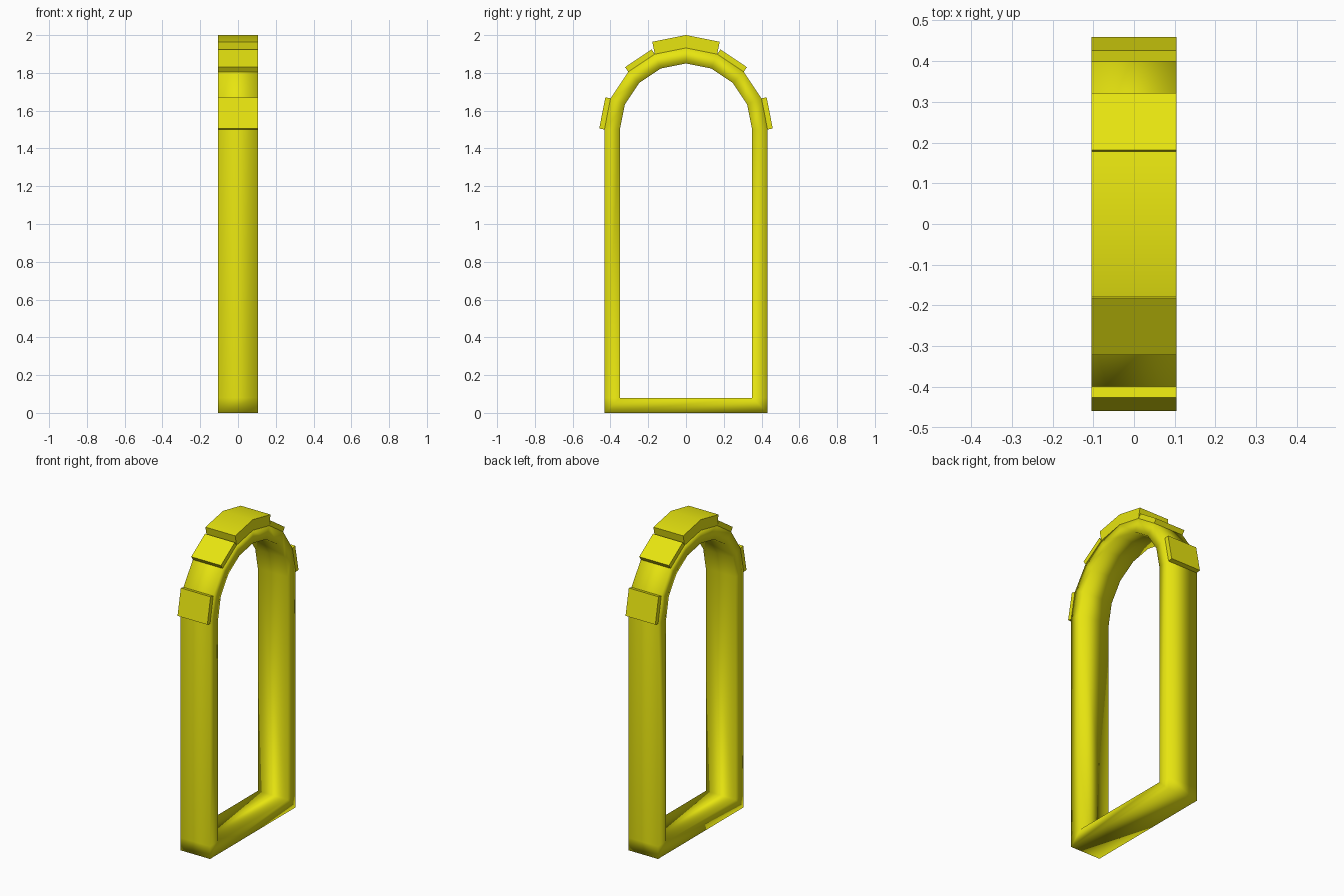
import bpy, bmesh, math

cube = bpy.data.objects.get("Cube")
if cube:
    bpy.data.objects.remove(cube, do_unlink=True)

HALF_DEPTH = 0.105
OUTER, INNER = 0.432, 0.35
SPRING, SILL = 1.5, 0.08
STEP = math.pi / 8

yellow = bpy.data.materials.new("yellow")
yellow.use_nodes = True
yellow.diffuse_color = (0.8, 0.78, 0.005, 1)
yellow.node_tree.nodes["Principled BSDF"].inputs["Base Color"].default_value = yellow.diffuse_color


def arch_point(radius, step):
    return (radius * math.cos(step * STEP), SPRING + radius * math.sin(step * STEP))


def prism(name, polygons, closed_ends=True):
    """Extrude adjoining (y, z) polygons along x; walls go on unshared edges."""
    bm = bmesh.new()
    verts = {}

    def vert(p):
        key = (round(p[0], 4), round(p[1], 4))
        if key not in verts:
            verts[key] = bm.verts.new((-HALF_DEPTH, *key))
        return verts[key]

    for poly in polygons:
        bm.faces.new([vert(p) for p in poly])
    solid = bmesh.ops.extrude_face_region(bm, geom=bm.faces[:], use_keep_orig=True)
    for v in solid["geom"]:
        if isinstance(v, bmesh.types.BMVert):
            v.co.x = HALF_DEPTH
    bmesh.ops.recalc_face_normals(bm, faces=bm.faces[:])
    for face in bm.faces:
        face.smooth = True
    mesh = bpy.data.meshes.new(name)
    bm.to_mesh(mesh)
    bm.free()
    mesh.materials.append(yellow)
    obj = bpy.data.objects.new(name, mesh)
    bpy.context.collection.objects.link(obj)
    return obj


# Frame: mitred sill corners, straight jambs and a round arch
right = [(INNER, SILL), (OUTER, 0), (OUTER, SILL)]
left = [(-y, z) for y, z in right]
inner = [right[0]] + [arch_point(INNER, i) for i in range(9)] + [left[0]]
outer = [right[2]] + [arch_point(OUTER, i) for i in range(9)] + [left[2]]
frame = [right, left, [right[0], left[0], left[1], right[1]]]
for i in range(len(inner) - 1):
    frame.append([inner[i], outer[i], outer[i + 1], inner[i + 1]])
prism("arch_frame", frame)


# Raised blocks on the outside of the arch
def block(name, first, last, height):
    base = [arch_point(OUTER, i) for i in range(first, last + 1)]
    top = []
    for i in range(first, last + 1):
        # end points move along their segment normal, middle points along the mitre
        lean = 0.5 if i == first else -0.5 if i == last else 0
        angle = (i + lean) * STEP
        reach = height if lean else height / math.cos(STEP / 2)
        y, z = arch_point(OUTER, i)
        top.append((y + reach * math.cos(angle), z + reach * math.sin(angle)))
    quads = [[base[i], top[i], top[i + 1], base[i + 1]] for i in range(last - first)]
    obj = prism(name, quads)
    bpy.ops.object.select_all(action="DESELECT")
    obj.select_set(True)
    bpy.context.view_layer.objects.active = obj
    bpy.ops.object.shade_smooth_by_angle(angle=math.radians(40))


block("crown_block", 3, 5, 0.067)
for side, flip in (("back", False), ("front", True)):
    for label, seg, height in (("upper_block", 2, 0.03), ("lower_block", 0, 0.028)):
        first = 7 - seg if flip else seg
        block(f"{side}_{label}", first, first + 1, height)
